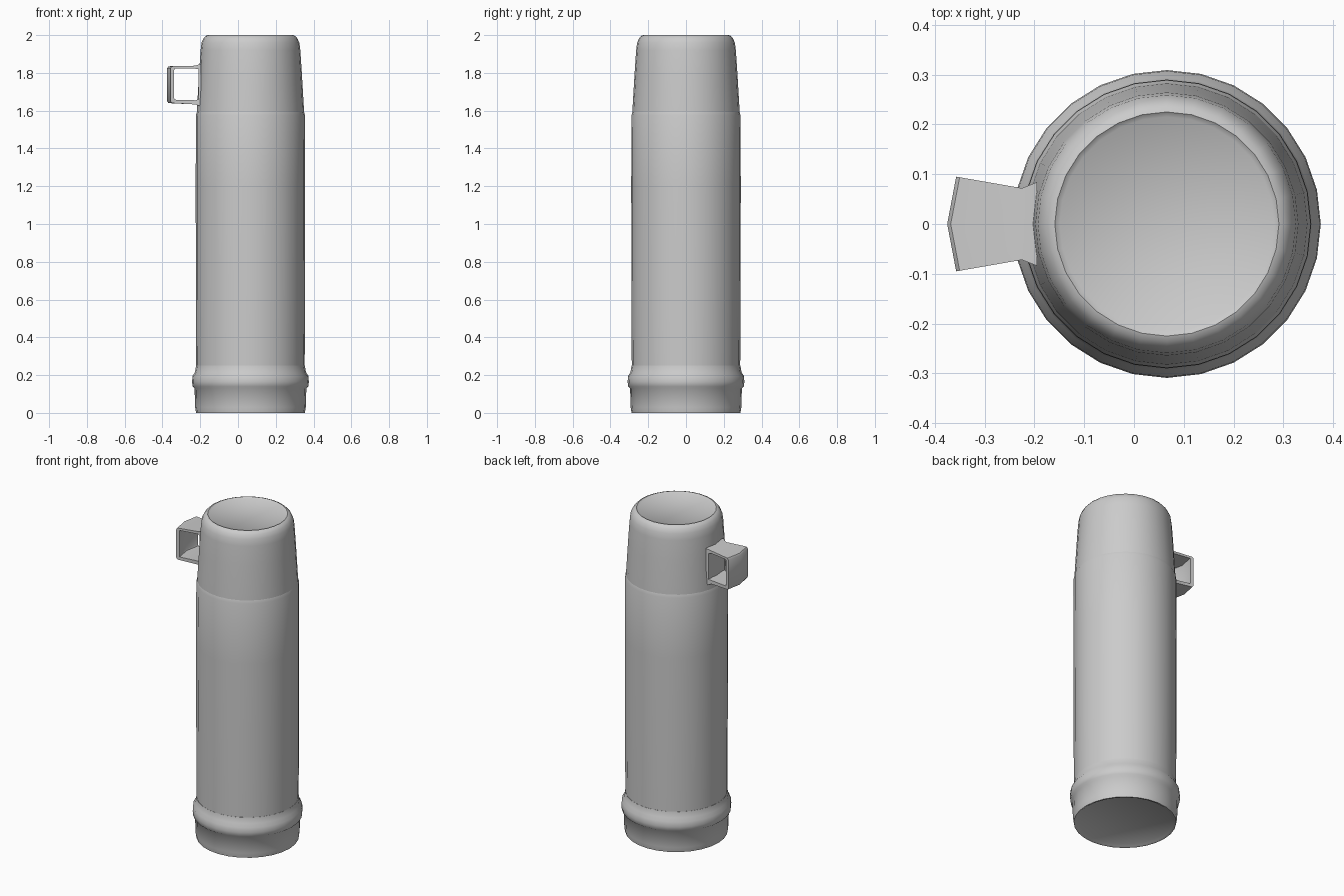
import bpy, bmesh, math

if "Cube" in bpy.data.objects:
    bpy.data.objects.remove(bpy.data.objects["Cube"])

AXIS_X = 0.066   # flask axis is shifted to leave room for the handle
SIDES = 28

grey = bpy.data.materials.new("plain_grey")
grey.diffuse_color = (0.6, 0.6, 0.6, 1)
grey.use_nodes = True
grey.node_tree.nodes["Principled BSDF"].inputs["Base Color"].default_value = grey.diffuse_color


def finish(name, bm, angle):
    bmesh.ops.remove_doubles(bm, verts=bm.verts, dist=1e-5)
    bmesh.ops.recalc_face_normals(bm, faces=bm.faces)
    me = bpy.data.meshes.new(name)
    bm.to_mesh(me)
    bm.free()
    me.materials.append(grey)
    ob = bpy.data.objects.new(name, me)
    bpy.context.collection.objects.link(ob)
    bpy.ops.object.select_all(action='DESELECT')
    ob.select_set(True)
    bpy.context.view_layer.objects.active = ob
    bpy.ops.object.shade_smooth_by_angle(angle=math.radians(angle))
    return ob


def lathe(name, profile, angle=40):
    """Turn a list of (radius, height) around the flask axis; ends are capped."""
    bm = bmesh.new()
    rings = []
    for r, z in profile:
        rings.append([bm.verts.new((AXIS_X + r * math.cos(2 * math.pi * i / SIDES),
                                    r * math.sin(2 * math.pi * i / SIDES), z))
                      for i in range(SIDES)])
    for a, b in zip(rings, rings[1:]):
        for i in range(SIDES):
            j = (i + 1) % SIDES
            bm.faces.new((a[i], a[j], b[j], b[i]))
    bm.faces.new(rings[0])
    bm.faces.new(rings[-1])
    return finish(name, bm, angle)


# Base with raised collar and slightly recessed underside
lathe("base_collar", [(0.262, 0.012), (0.275, 0.003), (0.288, 0.0), (0.293, 0.03),
                      (0.296, 0.13), (0.307, 0.14), (0.309, 0.165), (0.307, 0.195),
                      (0.294, 0.215), (0.288, 0.25)], 50)

# Long cylindrical body
lathe("body", [(0.287, 0.24), (0.289, 0.6), (0.290, 1.2), (0.289, 1.575), (0.283, 1.595)])

# Tapered drinking cup used as a lid, with a shallow dished top
lathe("cup_lid", [(0.284, 1.585), (0.282, 1.63), (0.272, 1.8), (0.264, 1.92), (0.259, 1.96),
                  (0.248, 1.983), (0.236, 1.996), (0.225, 2.0), (0.215, 1.992)], 50)

# Handle: closed rectangular loop, flaring outward, with a ridge down its middle
outer = [(-0.195, 1.85), (-0.225, 1.838), (-0.35, 1.835), (-0.357, 1.825),
         (-0.357, 1.65), (-0.35, 1.64), (-0.225, 1.633), (-0.195, 1.622)]
inner = [(-0.21, 1.82), (-0.225, 1.822), (-0.335, 1.822), (-0.338, 1.815),
         (-0.338, 1.665), (-0.335, 1.658), (-0.225, 1.655), (-0.21, 1.66)]


def half_width(x):
    t = (-0.225 - x) / 0.132
    if t < 0:                      # flare where it joins the cup
        return 0.072 + 0.012 * min(1, (x + 0.225) / 0.03)
    return 0.072 + 0.023 * t


bm = bmesh.new()
cols = []
for side in (-1, 0, 1):
    pair = []
    for loop in (outer, inner):
        vs = []
        for x, z in loop:
            bulge = -0.018 if side == 0 and x < -0.3 else 0.0
            vs.append(bm.verts.new((x + bulge, side * half_width(x), z)))
        pair.append(vs)
    cols.append(pair)
n = len(outer)
for i in range(n):
    j = (i + 1) % n
    for k in (0, 1):               # outer and inner skins
        for loop in (0, 1):
            a, b = cols[k][loop], cols[k + 1][loop]
            bm.faces.new((a[i], a[j], b[j], b[i]))
    for k in (0, 2):               # side rims
        o, q = cols[k]
        bm.faces.new((o[i], o[j], q[j], q[i]))
finish("handle", bm, 35)
